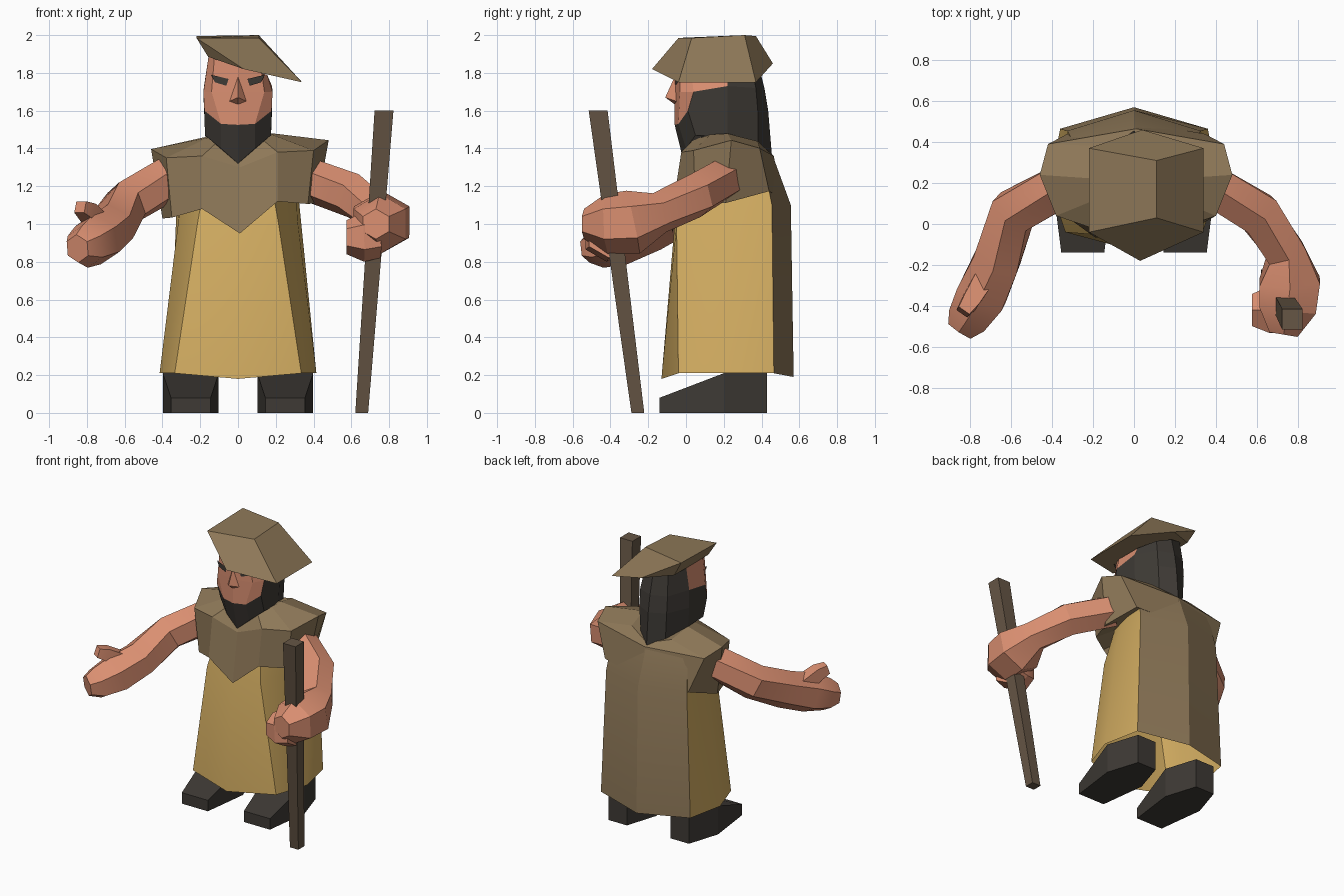
import bpy, math
from mathutils import Vector as V

if "Cube" in bpy.data.objects:
    bpy.data.objects.remove(bpy.data.objects["Cube"])


def material(name, hexcode):
    m = bpy.data.materials.new(name)
    rgb = [int(hexcode[i:i + 2], 16) / 255 for i in (0, 2, 4)]
    m.diffuse_color = [((c + .055) / 1.055) ** 2.4 for c in rgb] + [1]
    m.use_nodes = True
    m.node_tree.nodes["Principled BSDF"].inputs["Base Color"].default_value = m.diffuse_color
    return m


CLOTH = material("brown cloth", "8e7858")
YELLOW = material("yellow robe", "d4ae62")
SKIN = material("skin", "da8f71")
DARK = material("dark hair and leather", "3e3a35")
WOOD = material("staff wood", "665645")


def mesh(name, verts, faces, mats, ids=None, smooth=False):
    me = bpy.data.meshes.new(name)
    me.from_pydata([tuple(v) for v in verts], [], faces)
    for m in mats:
        me.materials.append(m)
    if ids:
        for p, i in zip(me.polygons, ids):
            p.material_index = i
    ob = bpy.data.objects.new(name, me)
    bpy.context.collection.objects.link(ob)
    if smooth:
        bpy.ops.object.select_all(action='DESELECT')
        ob.select_set(True)
        bpy.context.view_layer.objects.active = ob
        bpy.ops.object.shade_smooth_by_angle(angle=math.radians(25))
    return ob


def sym(half):
    """Full ring from a half outline that runs front centre to back centre."""
    return half + [(-x, y, z) for x, y, z in half[-2:0:-1]]


def loft(name, rings, mats, rule=None, bottom=True, top=True, smooth=False):
    n = len(rings[0])
    faces, ids = [], []
    for r in range(len(rings) - 1):
        for c in range(n):
            d = (c + 1) % n
            faces.append((r * n + c, r * n + d, (r + 1) * n + d, (r + 1) * n + c))
            ids.append(rule(r, min(c, n - 1 - c)) if rule else 0)
    if bottom:
        faces.append(tuple(range(n))[::-1])
        ids.append(0)
    if top:
        faces.append(tuple(range((len(rings) - 1) * n, len(rings) * n)))
        ids.append(rule(len(rings) - 2, n // 2 - 1) if rule else 0)
    return mesh(name, [v for ring in rings for v in ring], faces, mats, ids, smooth)


def tube(name, path, mat, sides=6, smooth=True):
    """Path points are (x, y, z, radius)."""
    pts = [V(p[:3]) for p in path]
    rings = []
    for i, p in enumerate(pts):
        d = (pts[min(i + 1, len(pts) - 1)] - pts[max(i - 1, 0)]).normalized()
        u = d.cross(V((0, 0, 1))).normalized()
        w = d.cross(u)
        rings.append([p + path[i][3] * (math.cos(a) * u + math.sin(a) * w)
                      for a in (math.tau * (k + .5) / sides for k in range(sides))])
    return loft(name, rings, [mat], smooth=smooth)


# robe: yellow front and sides, brown back that runs up to the shoulders
robe = [
    sym([(0, -.13, .18), (.335, -.04, .21), (.415, .2, .21), (.36, .465, .21), (0, .57, .19)]),
    sym([(0, -.06, 1.0), (.215, -.05, 1.0), (.315, .2, 1.02), (.325, .455, 1.1), (0, .555, 1.1)]),
    sym([(0, .04, 1.3), (.15, .04, 1.36), (.25, .2, 1.38), (.3, .405, 1.36), (0, .46, 1.36)]),
]
loft("robe", robe, [YELLOW, CLOTH], lambda r, c: 1 if c == 3 else 0,
     bottom=False, smooth=True)

# shoulder cape with pointed front hem and short sleeves, a little lower on the left
cape = [
    sym([(0, -.04, 1.05), (.15, -.03, 1.15), (.25, .1, 1.16), (.28, .25, 1.16), (.25, .42, 1.16), (0, .48, 1.16)]),
    sym([(0, -.075, .95), (.2, -.065, 1.1), (.36, .05, 1.07), (.41, .21, 1.07), (.335, .44, 1.14), (0, .5, 1.14)]),
    sym([(0, -.02, 1.3), (.2, -.025, 1.37), (.39, .04, 1.37), (.47, .24, 1.42), (.43, .39, 1.38), (0, .465, 1.36)]),
    sym([(0, .0, 1.33), (.12, .04, 1.44), (.17, .13, 1.465), (.18, .22, 1.47), (.16, .38, 1.43), (0, .44, 1.38)]),
]
cape = [[(x + .01, y, z + (.1 if r == 1 else .05) * x) for x, y, z in ring]
        for r, ring in enumerate(cape)]
loft("shoulder_cape", cape, [CLOTH], bottom=False)

# head: skin face and temples, dark beard and hair tapering to the back
head = [
    sym([(0, -.01, 1.32), (.09, .0, 1.4), (.175, .05, 1.47), (.17, .22, 1.46), (.1, .38, 1.41), (0, .455, 1.36)]),
    sym([(0, -.06, 1.525), (.09, -.04, 1.53), (.178, .01, 1.6), (.18, .22, 1.6), (.11, .38, 1.6), (0, .435, 1.6)]),
    sym([(0, -.06, 1.7), (.14, -.032, 1.7), (.183, .04, 1.7), (.18, .22, 1.73), (.11, .37, 1.72), (0, .415, 1.72)]),
    sym([(0, -.06, 1.84), (.125, -.032, 1.84), (.155, .03, 1.84), (.155, .22, 1.84), (.1, .35, 1.84), (0, .385, 1.84)]),
]
head[3] = [(x, y, z - .33 * x) for x, y, z in head[3]]
loft("head", head, [DARK, SKIN],
     lambda r, c: 1 if (r >= 1 and c < 2) or (r == 2 and c == 2) else 0)

# nose
mesh("nose", [(0, -.055, 1.79), (-.045, -.05, 1.65), (.045, -.05, 1.65),
              (0, -.11, 1.67), (0, -.055, 1.63)],
     [(0, 1, 3), (0, 3, 2), (1, 4, 3), (3, 4, 2)], [SKIN])

# eyes: thin slanted plates on the face
for side, s in (("left", -1), ("right", 1)):
    outline = [(.05, 1.768), (.062, 1.732), (.122, 1.75), (.142, 1.79)]
    pts = [(s * x, -.067 + .2 * x, z) for x, z in outline]
    mesh(side + "_eye", pts, [(0, 1, 2, 3) if s > 0 else (3, 2, 1, 0)], [DARK])

# slanted flat cap: rim hexagon, two raised crown corners, underside meeting the head
cap = [(-.22, -.04, 1.985), (.03, -.18, 1.82), (.34, -.04, 1.75), (.34, .37, 1.75),
       (.04, .46, 1.85), (-.22, .37, 1.995), (.11, .03, 1.985), (.11, .31, 2.0),
       (-.158, -.03, 1.885), (-.158, .36, 1.885)]
mesh("slanted_cap", cap, [(0, 6, 7, 5), (6, 2, 3, 7), (0, 1, 2, 6), (7, 3, 4, 5),
                          (0, 5, 9, 8), (0, 8, 1), (9, 5, 4), (1, 8, 9, 4),
                          (1, 4, 3, 2)], [CLOTH])

# boots with sloping toes and narrow heels
for side, s in (("left", -1), ("right", 1)):
    plan = [(.105, -.14, .08), (.148, .2, .21), (.075, .43, .21)]
    ring = [(s * .25 + w, y, z) for w, y, z in plan]
    ring += [(s * .25 - w, y, z) for w, y, z in plan[::-1]]
    loft(side + "_boot", [[(x, y, 0) for x, y, z in ring], ring], [DARK])

# right arm and fist
tube("right_arm", [(.36, .2, 1.24, .115), (.61, .05, 1.15, .12), (.74, -.14, 1.06, .11),
                   (.76, -.28, 1.01, .17), (.75, -.42, 1.0, .16), (.73, -.54, 1.0, .08)], SKIN)
tube("right_fingers", [(.74, -.41, .94, .12), (.66, -.42, .93, .13), (.575, -.42, .93, .09)], SKIN)

# left arm and reaching hand
tube("left_arm", [(-.33, .2, 1.26, .12), (-.59, .06, 1.11, .125), (-.67, -.18, .985, .13),
                  (-.745, -.35, .92, .14), (-.81, -.46, .88, .115), (-.85, -.52, .87, .075)], SKIN)
tube("left_thumb", [(-.74, -.28, 1.0, .07), (-.8, -.38, 1.07, .06), (-.835, -.43, 1.09, .045)],
     SKIN, sides=4)

# leaning square staff, wider at the top
loft("staff", [[(cx + a * w, cy + b * w, z) for a, b in ((-1, -1), (1, -1), (1, 1), (-1, 1))]
               for cx, cy, z, w in ((.655, -.255, 0, .034), (.773, -.465, 1.6, .05))], [WOOD])
